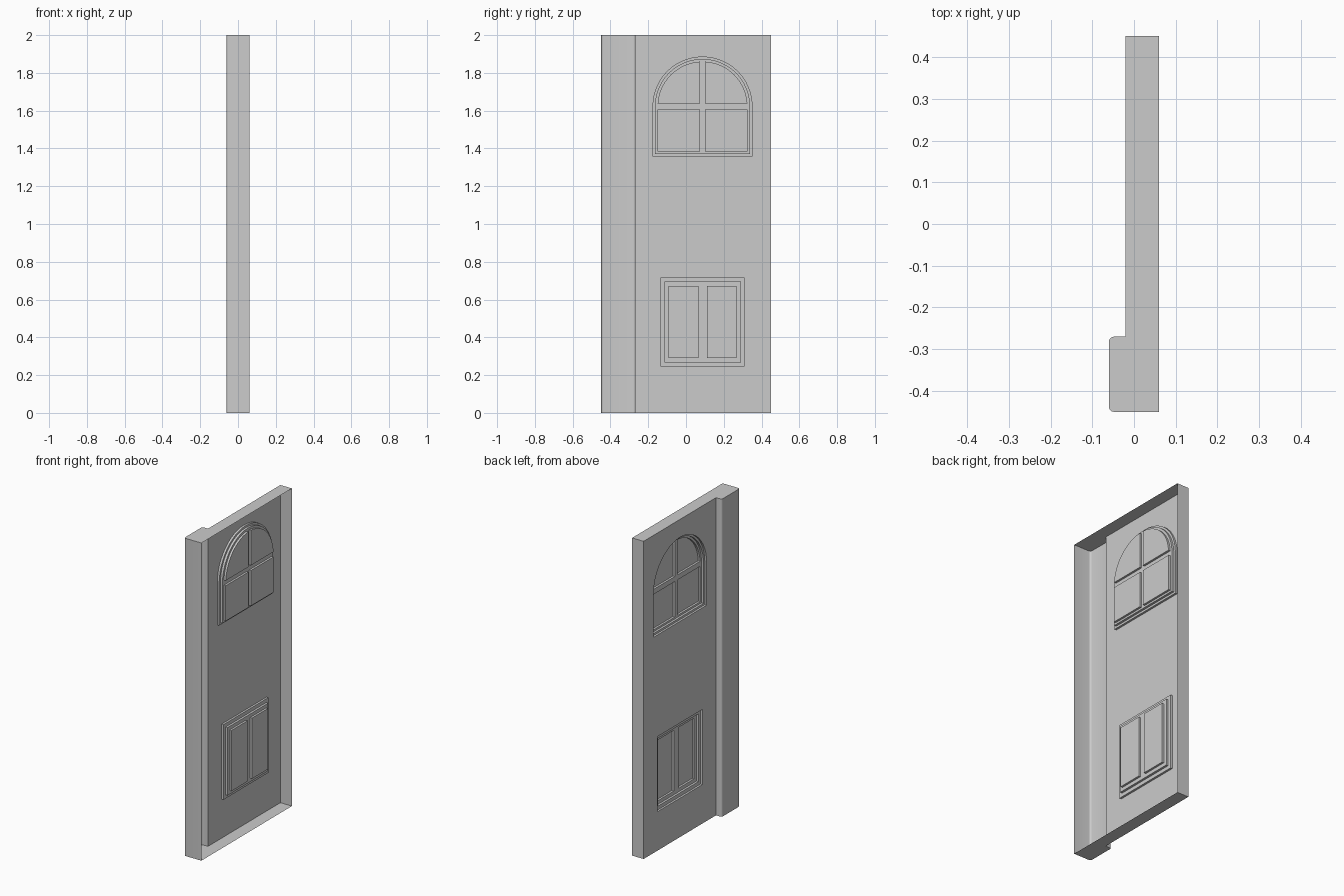
import bpy, bmesh
from math import sin, cos, pi, asin, acos, radians
from mathutils import Vector

if "Cube" in bpy.data.objects:
    bpy.data.objects.remove(bpy.data.objects["Cube"])

FACE = -0.02            # x of the door's face
CY, CZ, R = 0.0875, 1.622, 0.265   # arch centre and outer radius


def prisms(name, outlines, shift):
    """Extrude closed 3D outlines along a vector into one mesh object."""
    bm = bmesh.new()
    for pts in outlines:
        f = bm.faces.new([bm.verts.new(p) for p in pts])
        new = bmesh.ops.extrude_face_region(bm, geom=[f])["geom"]
        bmesh.ops.translate(bm, vec=shift,
                            verts=[v for v in new if isinstance(v, bmesh.types.BMVert)])
    bmesh.ops.recalc_face_normals(bm, faces=bm.faces)
    me = bpy.data.meshes.new(name)
    bm.to_mesh(me)
    bm.free()
    ob = bpy.data.objects.new(name, me)
    bpy.context.collection.objects.link(ob)
    return ob


def rect(y0, y1, z0, z1):
    return [(y0, z0), (y1, z0), (y1, z1), (y0, z1)]


def arc(r, a0, a1, n, cy=CY, cz=CZ):
    return [(cy + r * cos(a0 + (a1 - a0) * i / n),
             cz + r * sin(a0 + (a1 - a0) * i / n)) for i in range(n + 1)]


def arch(r, bottom):
    return [(CY - r, bottom), (CY + r, bottom)] + arc(r, 0, pi, 24)


# Door leaf with a rounded post along one edge
c = 0.012
post = (arc(c, pi / 2, pi, 4, -0.06 + c, -0.27 - c)
        + arc(c, pi, 1.5 * pi, 4, -0.06 + c, -0.45 + c))
profile = [(0.06, -0.45), (0.06, 0.45), (FACE, 0.45), (FACE, -0.27)] + post
door = prisms("door_panel", [[(x, y, 0) for x, y in profile]], Vector((0, 0, 2)))

# Window panes: two rectangles below, two quarter arches above
ri, g, zt = 0.238, 0.0128, 1.638
a0, a1 = asin((zt - CZ) / ri), acos(g / ri)
quarter = [(CY + g, zt)] + arc(ri, a0, a1, 12)
panes = [quarter, [(2 * CY - y, z) for y, z in quarter],
         rect(CY + g, CY + ri, 1.383, 1.606), rect(CY - ri, CY - g, 1.383, 1.606)]

# Stepped recesses of the arched window and the lower panel
levels = [
    (0.013, [arch(R, 1.358), rect(-0.134, 0.311, 0.245, 0.718)]),
    (0.027, [arch(R - 0.013, 1.371), rect(-0.113, 0.290, 0.268, 0.695)]),
    (0.040, panes + [rect(-0.092, 0.066, 0.291, 0.673), rect(0.111, 0.268, 0.291, 0.673)]),
]
bpy.context.view_layer.objects.active = door
door.select_set(True)
for depth, outlines in levels:
    cutter = prisms("recess_cutter", [[(-0.05, y, z) for y, z in o] for o in outlines],
                    Vector((FACE + depth + 0.05, 0, 0)))
    cutter.hide_render = True
    mod = door.modifiers.new("recess", 'BOOLEAN')
    mod.operation, mod.solver, mod.object = 'DIFFERENCE', 'EXACT', cutter
    bpy.ops.object.modifier_apply(modifier=mod.name)
    bpy.data.objects.remove(cutter)

# The hollow back of the shell is open
bm = bmesh.new()
bm.from_mesh(door.data)
back = [f for f in bm.faces if all(v.co.x > 0.0595 for v in f.verts)]
bmesh.ops.delete(bm, geom=back, context='FACES')
bm.to_mesh(door.data)
bm.free()
bpy.ops.object.shade_smooth_by_angle(angle=radians(30))
